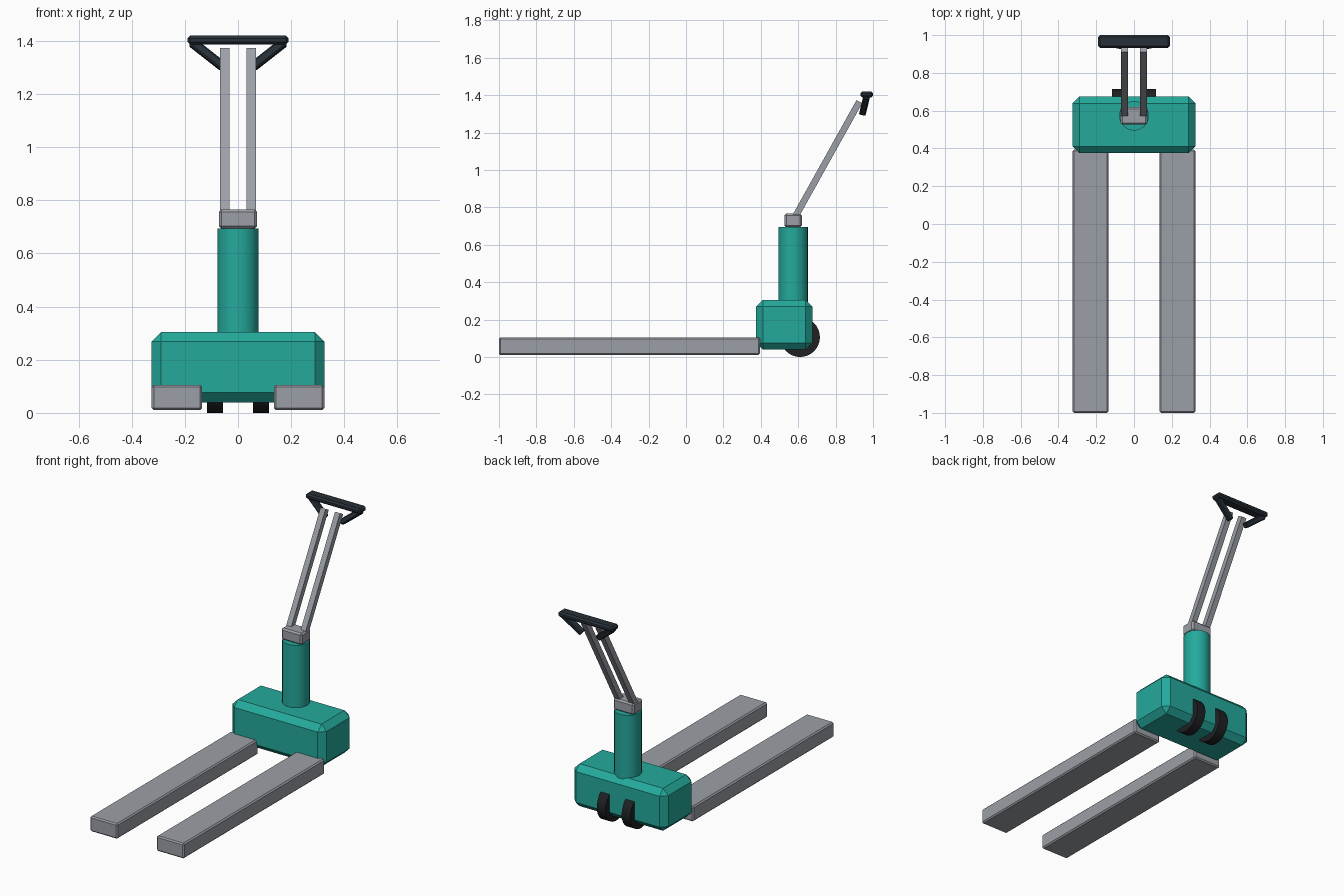
import bpy, math
from mathutils import Vector

if "Cube" in bpy.data.objects:
    bpy.data.objects.remove(bpy.data.objects["Cube"])


def material(name, rgb):
    m = bpy.data.materials.new(name)
    m.diffuse_color = (*rgb, 1.0)
    m.use_nodes = True
    m.node_tree.nodes["Principled BSDF"].inputs["Base Color"].default_value = m.diffuse_color
    return m


TEAL = material("teal paint", (0.018, 0.40, 0.335))
STEEL = material("grey steel", (0.33, 0.35, 0.385))
GRIP = material("dark grip", (0.020, 0.030, 0.040))
RUBBER = material("black rubber", (0.014, 0.015, 0.017))


def finish(obj, name, mat, bevel):
    obj.name = name
    obj.data.materials.append(mat)
    if bevel:
        mod = obj.modifiers.new("chamfer", 'BEVEL')
        mod.width, mod.segments = bevel, 1
    return obj


def box(name, lo, hi, mat, bevel=0.0):
    """Chamfered box between two corners."""
    lo, hi = Vector(lo), Vector(hi)
    bpy.ops.mesh.primitive_cube_add(size=1, location=(lo + hi) / 2)
    obj = bpy.context.object
    obj.scale = hi - lo
    bpy.ops.object.transform_apply(location=False, rotation=False, scale=True)
    return finish(obj, name, mat, bevel)


def beam(name, a, b, width, depth, mat, bevel=0.0):
    """Rectangular bar running from a to b."""
    a, b = Vector(a), Vector(b)
    z = (b - a).normalized()
    bpy.ops.mesh.primitive_cube_add(size=1)
    obj = bpy.context.object
    obj.scale = (width, depth, (b - a).length)
    bpy.ops.object.transform_apply(location=False, rotation=False, scale=True)
    x = (Vector((1, 0, 0)) - z * z.x).normalized()
    y = z.cross(x)
    obj.rotation_euler = Vector((0, 0, 1)).rotation_difference(z).to_euler()
    # align the bar's width with the x axis
    for v in obj.data.vertices:
        v.co = x * v.co.x + y * v.co.y + z * v.co.z
    obj.rotation_euler = (0, 0, 0)
    obj.location = (a + b) / 2
    return finish(obj, name, mat, bevel)


def cylinder(name, center, radius, length, mat, rotation=(0, 0, 0)):
    bpy.ops.mesh.primitive_cylinder_add(vertices=32, radius=radius, depth=length,
                                        location=center, rotation=rotation)
    obj = finish(bpy.context.object, name, mat, 0)
    bpy.ops.object.shade_smooth_by_angle(angle=math.radians(35))
    return obj


# Chassis, lift column and tiller collar
box("chassis", (-0.325, 0.375, 0.04), (0.325, 0.675, 0.305), TEAL, 0.036)
cylinder("lift_column", (0, 0.573, 0.49), 0.078, 0.41, TEAL)
box("tiller_collar", (-0.072, 0.526, 0.693), (0.072, 0.62, 0.766), STEEL, 0.01)

# Paired parts on each side
for side, s in (("left", -1), ("right", 1)):
    x0, x1 = sorted((s * 0.135, s * 0.325))
    box(side + "_fork", (x0, -1.0, 0.01), (x1, 0.395, 0.105), STEEL, 0.008)
    cylinder(side + "_wheel", (s * 0.086, 0.61, 0.106), 0.106, 0.06,
             RUBBER, (0, math.pi / 2, 0))
    beam(side + "_tiller_rod", (s * 0.05, 0.583, 0.748),
         (s * 0.05, 0.927, 1.365), 0.035, 0.035, STEEL)
    beam(side + "_handle_strut", (s * 0.176, 0.967, 1.397),
         (s * 0.055, 0.944, 1.302), 0.034, 0.036, GRIP, 0.006)

# Handle bar
box("handle_bar", (-0.19, 0.932, 1.387), (0.19, 1.0, 1.42), GRIP, 0.01)
